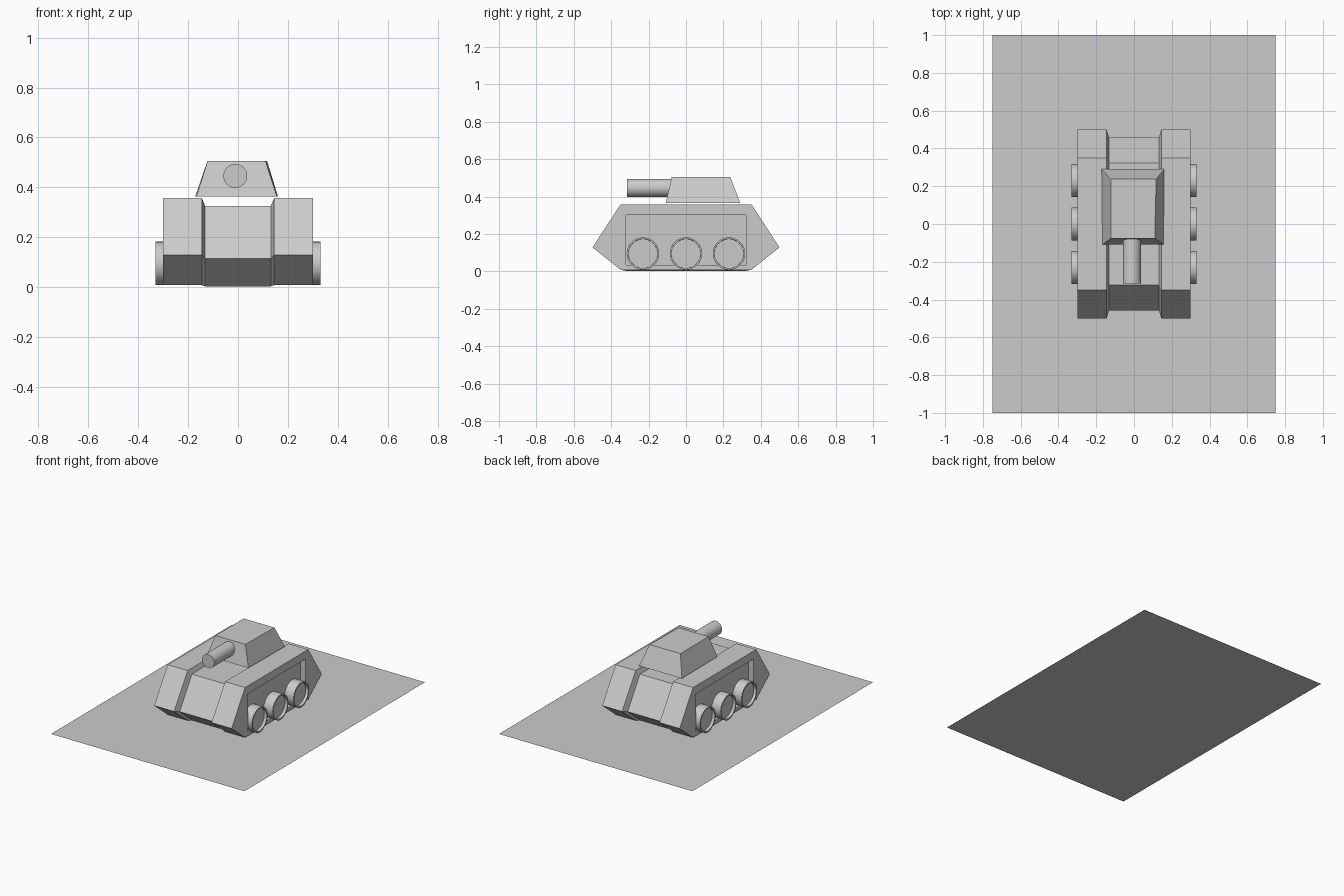
import bpy, bmesh
from math import radians
from mathutils import Matrix, Vector

if "Cube" in bpy.data.objects:
    bpy.data.objects.remove(bpy.data.objects["Cube"])


def finish(bm, name, smooth=False):
    bmesh.ops.recalc_face_normals(bm, faces=bm.faces[:])
    me = bpy.data.meshes.new(name)
    bm.to_mesh(me)
    bm.free()
    ob = bpy.data.objects.new(name, me)
    bpy.context.collection.objects.link(ob)
    if smooth:
        bpy.context.view_layer.objects.active = ob
        ob.select_set(True)
        bpy.ops.object.shade_smooth_by_angle(angle=radians(30))
        ob.select_set(False)
    return ob


def cylinder(bm, center, radius, depth, axis, segments=32):
    rot = Vector((0, 0, 1)).rotation_difference(Vector(axis)).to_matrix().to_4x4()
    return bmesh.ops.create_cone(bm, cap_ends=True, segments=segments, radius1=radius,
                                 radius2=radius, depth=depth,
                                 matrix=Matrix.Translation(center) @ rot)["verts"]


def ring(bm, x, pts):
    return [bm.verts.new((x, y, z)) for y, z in pts]


def bridge(bm, a, b):
    for i in range(len(a)):
        j = (i + 1) % len(a)
        bm.faces.new((a[i], a[j], b[j], b[i]))


# Ground plate
bm = bmesh.new()
bmesh.ops.create_grid(bm, x_segments=1, y_segments=1, size=1,
                      matrix=Matrix.Diagonal((0.75, 1, 1, 1)))
finish(bm, "base_plate")

# Hull: hexagonal track pods joined by a slightly smaller centre section
pod = [(-.5, .128), (-.35, .358), (.35, .358), (.5, .128), (.35, .008), (-.35, .008)]
mid = [(-.457, .114), (-.322, .326), (.322, .326), (.457, .114), (.322, .003), (-.322, .003)]
well = [(-.32, .302), (.32, .302), (.32, .035), (-.32, .035)]
bm = bmesh.new()
rings = [ring(bm, x, p) for x, p in ((-.3, pod), (-.145, pod), (-.132, mid),
                                     (.132, mid), (.145, pod), (.3, pod))]
for a, b in zip(rings, rings[1:]):
    bridge(bm, a, b)

# Recessed wheel wells in both hull sides
for side, h in ((-1, rings[0]), (1, rings[-1])):
    w = ring(bm, side * .3, well)
    floor = ring(bm, side * .26, well)
    bm.faces.new((h[0], h[1], h[2], h[3], w[1], w[0]))
    bm.faces.new((h[3], h[4], h[5], h[0], w[3], w[2]))
    bm.faces.new((h[0], w[0], w[3]))
    bm.faces.new((h[3], w[2], w[1]))
    bridge(bm, w, floor)
    bm.faces.new(floor)
finish(bm, "hull")

# Wheels with a dished outer face
for side, label in ((-1, "left"), (1, "right")):
    for i, y in enumerate((-.23, 0, .23)):
        bm = bmesh.new()
        cylinder(bm, (side * .29, y, .095), .087, .08, (1, 0, 0))
        face = max(bm.faces, key=lambda f: side * f.calc_center_median().x)
        bmesh.ops.inset_region(bm, faces=[face], thickness=.009)
        bmesh.ops.inset_region(bm, faces=[face], thickness=.0005)
        bmesh.ops.translate(bm, verts=face.verts, vec=(-side * .02, 0, 0))
        finish(bm, f"{label}_wheel_{i + 1}", smooth=True)

# Turret: tapered block
bm = bmesh.new()
low = [(-.167, -.108), (.156, -.108), (.160, .29), (-.171, .29)]
top = [(-.122, -.076), (.110, -.076), (.117, .237), (-.123, .237)]
a = [bm.verts.new((x, y, .364)) for x, y in low]
b = [bm.verts.new((x, y, .505)) for x, y in top]
bridge(bm, a, b)
bm.faces.new(a)
bm.faces.new(b)
finish(bm, "turret")

# Gun barrel
bm = bmesh.new()
cylinder(bm, (-.011, -.1875, .446), .048, .255, (0, 1, 0))
finish(bm, "gun_barrel", smooth=True)
